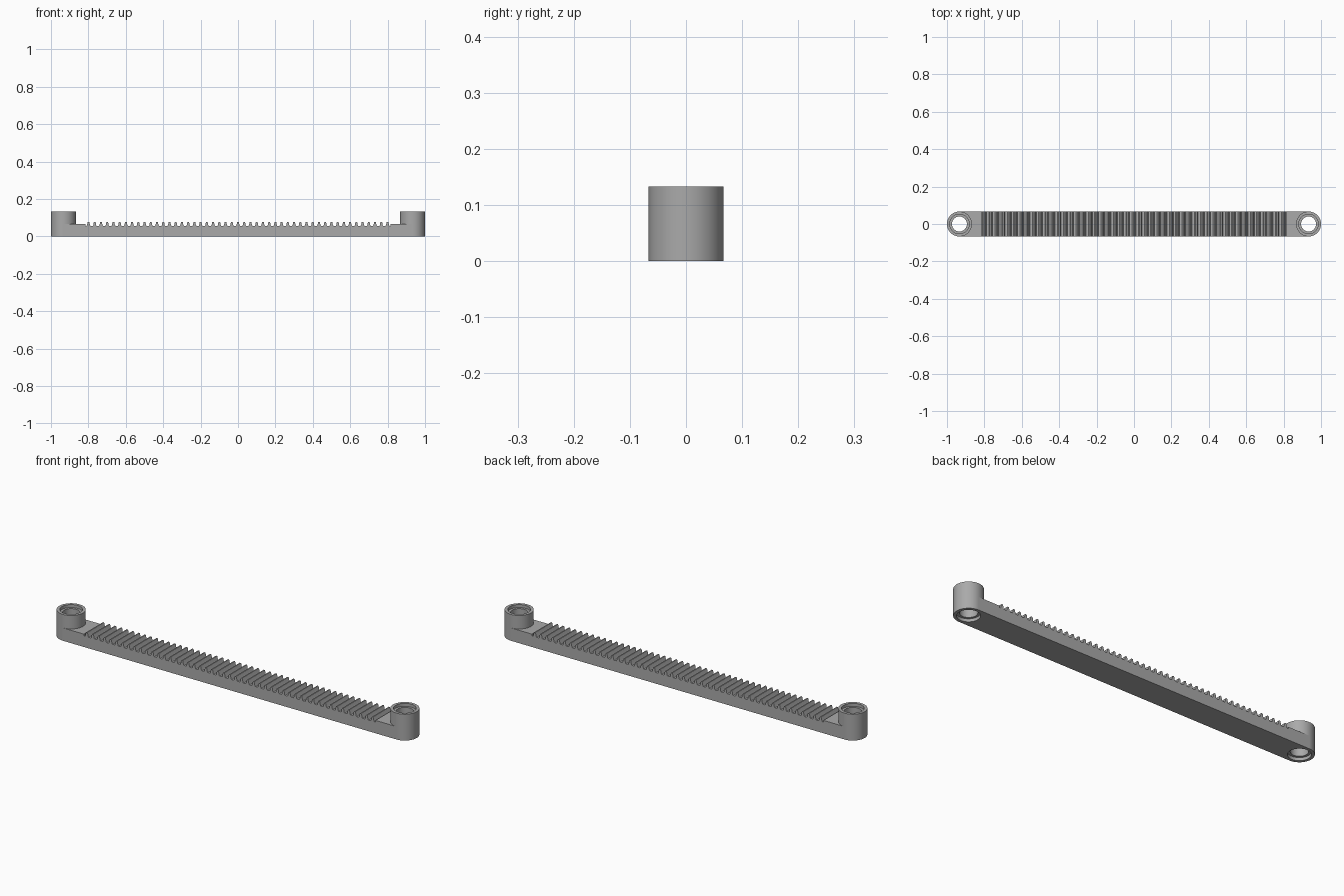
import bpy, bmesh, math

cube = bpy.data.objects.get("Cube")
if cube:
    bpy.data.objects.remove(cube, do_unlink=True)

HALF_WIDTH = 0.0667     # half the bar width, also the boss radius
BOSS_X = 1 - HALF_WIDTH
BOSS_HEIGHT = 0.133
BAR_TOP = 0.065
PITCH = 0.0333
TEETH_EACH_SIDE = 24
RACK_END = (TEETH_EACH_SIDE + 0.5) * PITCH

grey = bpy.data.materials.new("mid_grey")
grey.use_nodes = True
grey.diffuse_color = (0.4, 0.4, 0.4, 1)
grey.node_tree.nodes["Principled BSDF"].inputs["Base Color"].default_value = (0.4, 0.4, 0.4, 1)


def finish(name, bm):
    bmesh.ops.recalc_face_normals(bm, faces=bm.faces)
    mesh = bpy.data.meshes.new(name)
    bm.to_mesh(mesh)
    bm.free()
    mesh.materials.append(grey)
    obj = bpy.data.objects.new(name, mesh)
    bpy.context.collection.objects.link(obj)
    bpy.ops.object.select_all(action='DESELECT')
    obj.select_set(True)
    bpy.context.view_layer.objects.active = obj
    bpy.ops.object.shade_smooth_by_angle(angle=math.radians(30))
    return obj


def extrude(name, outline, direction):
    bm = bmesh.new()
    face = bm.faces.new([bm.verts.new(p) for p in outline])
    moved = bmesh.ops.extrude_face_region(bm, geom=[face])
    verts = [g for g in moved["geom"] if isinstance(g, bmesh.types.BMVert)]
    bmesh.ops.translate(bm, verts=verts, vec=direction)
    return finish(name, bm)


# Toothed middle: one rounded tooth repeated along the top edge
tooth = [(-0.0105, 0.056), (-0.008, 0.059), (-0.005, 0.075), (-0.003, 0.078)]
tooth += [(-x, z) for x, z in reversed(tooth)]
top_edge = [(-RACK_END, 0.056)]
for i in range(-TEETH_EACH_SIDE, TEETH_EACH_SIDE + 1):
    top_edge += [(i * PITCH + x, z) for x, z in tooth]
top_edge.append((RACK_END, 0.056))
profile = [(RACK_END, 0), (-RACK_END, 0)] + top_edge
extrude("toothed_bar", [(x, -HALF_WIDTH, z) for x, z in profile], (0, 2 * HALF_WIDTH, 0))

# Bore section, revolved: outer wall, rims, counterbores and through hole
R_BORE, R_RECESS, RECESS = 0.040, 0.052, 0.015
section = [(HALF_WIDTH, 0), (HALF_WIDTH, BOSS_HEIGHT),
           (R_RECESS, BOSS_HEIGHT), (R_RECESS, BOSS_HEIGHT - RECESS),
           (R_BORE, BOSS_HEIGHT - RECESS), (R_BORE, RECESS),
           (R_RECESS, RECESS), (R_RECESS, 0)]

for side, label in ((1, "left"), (-1, "right")):
    # Flat shoulder whose end wraps snugly around the boss
    arc = [math.pi * (0.5 + i / 24) for i in range(25)]
    plan = [(RACK_END, -HALF_WIDTH), (RACK_END, HALF_WIDTH)]
    plan += [(BOSS_X + HALF_WIDTH * math.cos(a), HALF_WIDTH * math.sin(a)) for a in arc]
    extrude(label + "_shoulder", [(side * x, y, 0) for x, y in plan], (0, 0, BAR_TOP))

    # Upright bored boss
    bm = bmesh.new()
    verts = [bm.verts.new((r, 0, z)) for r, z in section]
    edges = [bm.edges.new((verts[i - 1], verts[i])) for i in range(len(verts))]
    bmesh.ops.spin(bm, geom=verts + edges, cent=(0, 0, 0), axis=(0, 0, 1),
                   angle=2 * math.pi, steps=48)
    bmesh.ops.remove_doubles(bm, verts=bm.verts, dist=0.0001)
    boss = finish(label + "_boss", bm)
    boss.location.x = side * BOSS_X
